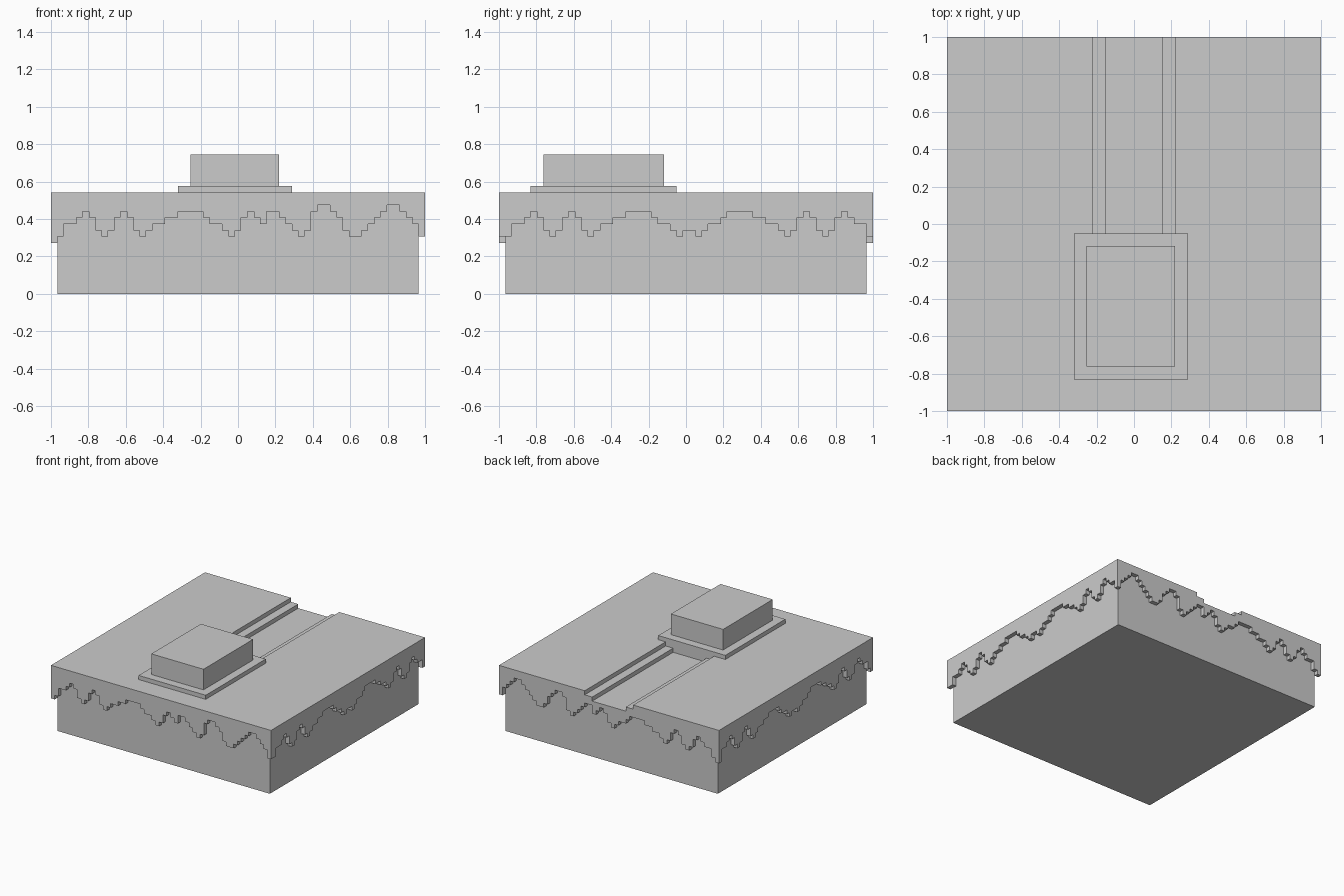
import bpy, bmesh
from itertools import groupby
from mathutils import Vector

if "Cube" in bpy.data.objects:
    bpy.data.objects.remove(bpy.data.objects["Cube"])

U = 2 / 59          # block size: the tile is 59 blocks wide
N = 59
LAWN = 14           # underside of the turf, in blocks


def place(x, y, z):
    return Vector((x * U - 1, y * U - 1, z * U))


def prisms(name, outlines, to3d, depths):
    """Extrude each 2D outline between the given depths; one object."""
    bm = bmesh.new()
    for outline in outlines:
        for d0, d1 in depths:
            face = bm.faces.new([bm.verts.new(place(*to3d(a, b, d0))) for a, b in outline])
            ext = bmesh.ops.extrude_face_region(bm, geom=[face], use_keep_orig=True)
            verts = [v for v in ext["geom"] if isinstance(v, bmesh.types.BMVert)]
            move = place(*to3d(0, 0, d1)) - place(*to3d(0, 0, d0))
            bmesh.ops.translate(bm, verts=verts, vec=move)
    bmesh.ops.recalc_face_normals(bm, faces=bm.faces)
    mesh = bpy.data.meshes.new(name)
    bm.to_mesh(mesh)
    bm.free()
    obj = bpy.data.objects.new(name, mesh)
    bpy.context.collection.objects.link(obj)
    return obj


def plan(a, b, d):
    return a, b, d


def box(name, x0, x1, y0, y1, z0, z1):
    prisms(name, [[(x0, y0), (x1, y0), (x1, y1), (x0, y1)]], plan, [(z0, z1)])


def fringe_outlines(levels, first, last):
    """Stepped outlines hanging from the turf, split where nothing hangs."""
    outlines = []
    cols = [(i, levels[i]) for i in range(first, last)]
    for hangs, run in groupby(cols, key=lambda c: c[1] < LAWN):
        if not hangs:
            continue
        run = list(run)
        pts = [(run[0][0], LAWN)]
        for level, same in groupby(run, key=lambda c: c[1]):
            same = list(same)
            pts += [(same[0][0], level), (same[-1][0] + 1, level)]
        pts.append((run[-1][0] + 1, LAWN))
        outlines.append(pts)
    return outlines


# Soil block
box("soil", 1, N - 1, 1, N - 1, 0, LAWN)

# Turf in two layers, each with a path slot open to the back
for name, z, x0, x1 in (("turf_lower", 14, 25, 34), ("turf_upper", 15, 23, 36)):
    slot = [(0, 0), (N, 0), (N, N), (x1, N), (x1, 28), (x0, 28), (x0, N), (0, N)]
    prisms(name, [slot], plan, [(z, z + 1)])

# Ragged turf edge: bottom height of each block column
half = [9, 9, 11, 11, 12, 13, 12, 10, 9, 10, 12, 13, 12, 10, 9, 10, 11, 11, 12, 12,
        13, 13, 13, 13, 12, 11, 11, 10, 9]
front = [8] + half[1:] + [10, 12, 13, 12, 11, 13, 13, 12, 11, 10, 9, 10, 13, 14, 14,
                          13, 12, 10, 9, 9, 10, 11, 12, 13, 14, 14, 13, 12, 11, 9][:30]
front = (front + [9])[:N]
side = half + [10, 10] + half[:0:-1]
rims = [(0, 1), (N - 1, N)]
prisms("front_back_fringe", fringe_outlines(front, 0, N), lambda a, b, d: (a, d, b), rims)
prisms("side_fringe", fringe_outlines(side, 1, N - 1), lambda a, b, d: (d, a, b), rims)

# Raised plinth with the block on it, at the end of the path
box("plinth", 20, 38, 5, 28, 16, 17)
box("building_block", 22, 36, 7, 26, 17, 22)
